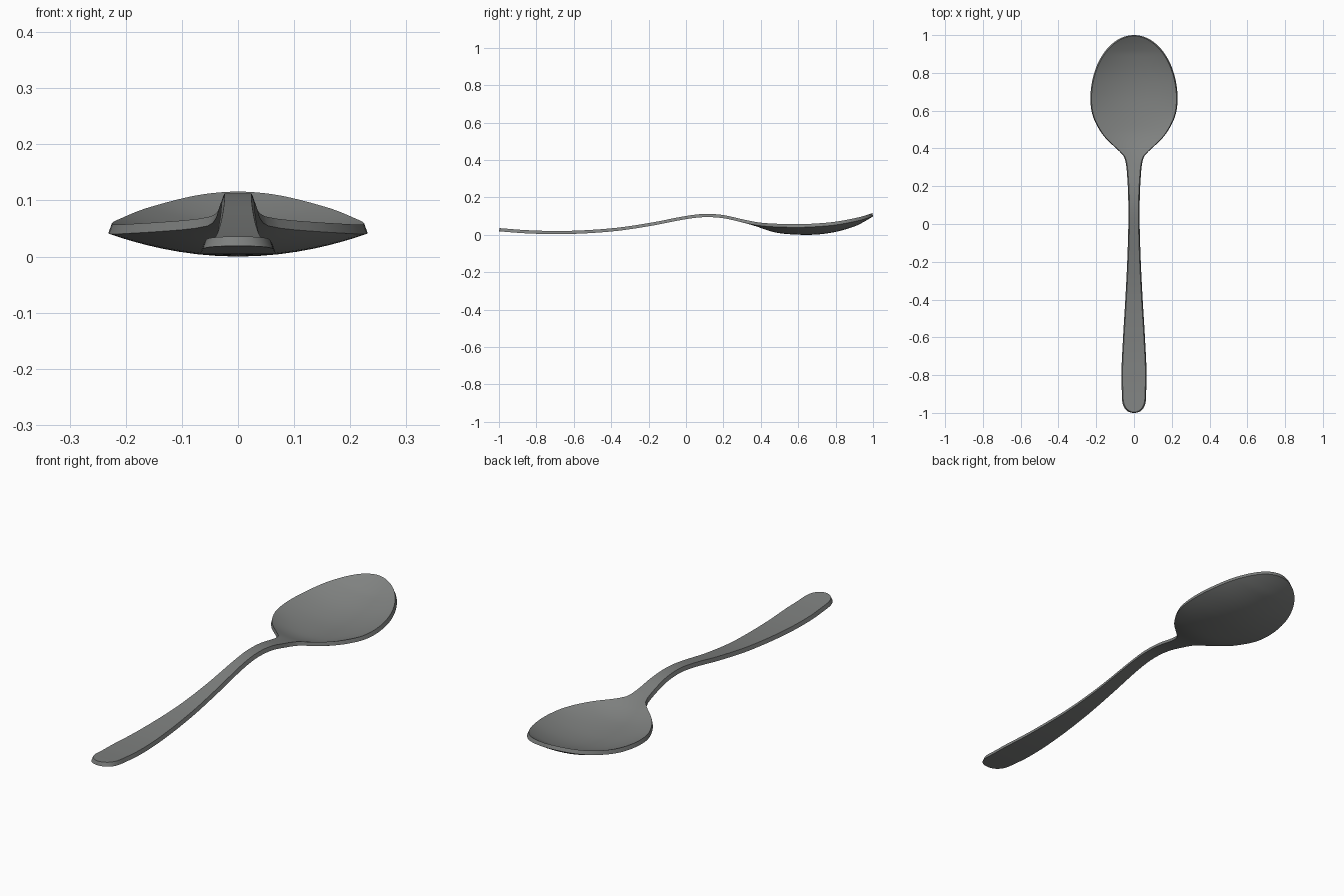
import bpy, bmesh, math

if "Cube" in bpy.data.objects:
    bpy.data.objects.remove(bpy.data.objects["Cube"])

# Side profile: y, rim top height, bowl depth below the rim
PROFILE = [(-1, .035, 0), (-.85, .024, 0), (-.65, .02, 0), (-.4, .034, 0),
           (-.2, .062, 0), (0, .1, 0), (.1, .111, 0), (.2, .105, 0),
           (.3, .083, 0), (.38, .067, .007), (.44, .061, .022), (.5, .058, .033),
           (.6, .056, .039), (.7, .060, .042), (.8, .069, .037),
           (.9, .087, .026), (.95, .099, .014), (1, .115, 0)]
# Outline: y, half width
OUTLINE = [(-.9, .064), (-.8, .067), (-.6, .058), (-.4, .046), (-.2, .036),
           (0, .030), (.15, .031), (.25, .036), (.32, .043), (.36, .055),
           (.4, .094), (.45, .147), (.5, .184), (.56, .214), (.61, .227), (.66, .231)]
THICK = 0.017


def smooth(table, y, col):
    """Cubic interpolation through a column of a table."""
    n = len(table)

    def slope(i):
        a, b = max(i - 1, 0), min(i + 1, n - 1)
        return (table[b][col] - table[a][col]) / (table[b][0] - table[a][0])
    i = 0
    while i < n - 2 and y > table[i + 1][0]:
        i += 1
    h = table[i + 1][0] - table[i][0]
    t = min(max((y - table[i][0]) / h, 0), 1)
    return ((2*t**3 - 3*t*t + 1) * table[i][col] + (t**3 - 2*t*t + t) * h * slope(i)
            + (3*t*t - 2*t**3) * table[i + 1][col] + (t**3 - t*t) * h * slope(i + 1))


def half_width(y):
    if y > .66:      # rounded bowl tip
        return .231 * math.sqrt(max(0, 1 - ((y - .66) / .34) ** 2))
    if y < -.9:      # rounded handle end
        return .064 * max(0, 1 - ((-.9 - y) / .1) ** 3) ** .45
    return smooth(OUTLINE, y, 1)


# Spoon: top and bottom skins lofted along y, joined around the edge
NY, NX = 120, 20
bm = bmesh.new()
top, bottom = [], []
for j in range(NY + 1):
    y = -math.cos(math.pi * j / NY)
    w = max(half_width(y), .002)
    inset = min(.006, .3 * w)
    rim, depth = smooth(PROFILE, y, 1), max(0, smooth(PROFILE, y, 2))
    rows = ([], [])
    for i in range(NX + 1):
        u = math.sin((i / NX - .5) * math.pi)
        z = rim - depth * (1 - u * u)
        rows[0].append(bm.verts.new((u * (w - inset), y * .996, z)))
        rows[1].append(bm.verts.new((u * w, y, z - THICK)))
    top.append(rows[0])
    bottom.append(rows[1])
for j in range(NY):
    for i in range(NX):
        bm.faces.new((top[j][i], top[j][i+1], top[j+1][i+1], top[j+1][i]))
        bm.faces.new((bottom[j][i], bottom[j+1][i], bottom[j+1][i+1], bottom[j][i+1]))
    for i in (0, NX):
        bm.faces.new((top[j][i], top[j+1][i], bottom[j+1][i], bottom[j][i]))
for j in (0, NY):
    for i in range(NX):
        bm.faces.new((top[j][i], top[j][i+1], bottom[j][i+1], bottom[j][i]))
bmesh.ops.recalc_face_normals(bm, faces=bm.faces)

# Stand on the ground
low = min(v.co.z for v in bm.verts)
for v in bm.verts:
    v.co.z -= low

mesh = bpy.data.meshes.new("spoon")
bm.to_mesh(mesh)
bm.free()
spoon = bpy.data.objects.new("spoon", mesh)
bpy.context.collection.objects.link(spoon)

# Grey steel
steel = bpy.data.materials.new("grey steel")
steel.diffuse_color = (.215, .223, .218, 1)
steel.use_nodes = True
steel.node_tree.nodes["Principled BSDF"].inputs["Base Color"].default_value = steel.diffuse_color
mesh.materials.append(steel)

bpy.context.view_layer.objects.active = spoon
spoon.select_set(True)
bpy.ops.object.shade_smooth_by_angle(angle=math.radians(35))
